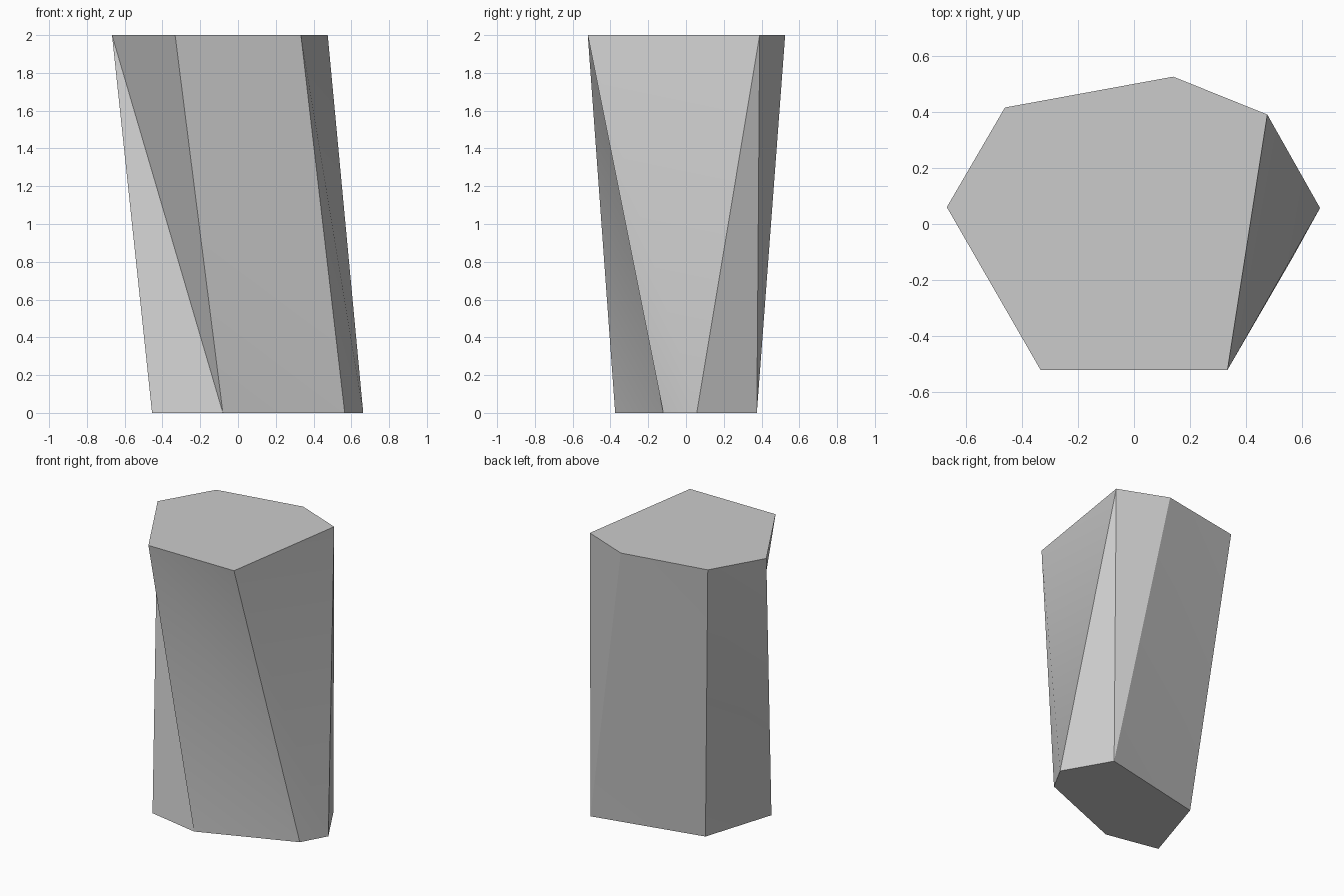
import bpy
import bmesh
import math

cube = bpy.data.objects.get("Cube")
if cube:
    bpy.data.objects.remove(cube, do_unlink=True)

# Stone colour
stone = bpy.data.materials.new("stone_grey")
stone.use_nodes = True
grey = (0.6, 0.6, 0.6, 1.0)
stone.diffuse_color = grey
stone.node_tree.nodes["Principled BSDF"].inputs["Base Color"].default_value = grey

# Matching outlines of the two ends, counter-clockwise from above
HEIGHT = 2.0
top_outline = [(-0.667, 0.06), (-0.333, -0.52), (0.333, -0.52),
               (0.475, 0.39), (0.14, 0.525), (-0.46, 0.415)]
base_outline = [(-0.455, -0.30), (-0.08, -0.375), (0.565, -0.12),
                (0.663, 0.057), (0.48, 0.375), (-0.295, 0.205)]

bm = bmesh.new()
top = [bm.verts.new((x, y, HEIGHT)) for x, y in top_outline]
base = [bm.verts.new((x, y, 0)) for x, y in base_outline]

# End caps
bm.faces.new(top)
bm.faces.new(base[::-1])

# Twisted sides, each split from its upper corner to the next lower corner
count = len(top)
for i in range(count):
    j = (i + 1) % count
    bm.faces.new((top[i], base[i], base[j]))
    bm.faces.new((top[i], base[j], top[j]))
bmesh.ops.recalc_face_normals(bm, faces=bm.faces[:])

mesh = bpy.data.meshes.new("stone_column")
bm.to_mesh(mesh)
bm.free()
mesh.materials.append(stone)
column = bpy.data.objects.new("stone_column", mesh)
bpy.context.collection.objects.link(column)

# Soft shading across slight folds, crisp edges elsewhere
bpy.ops.object.select_all(action="DESELECT")
column.select_set(True)
bpy.context.view_layer.objects.active = column
bpy.ops.object.shade_smooth_by_angle(angle=math.radians(30))
